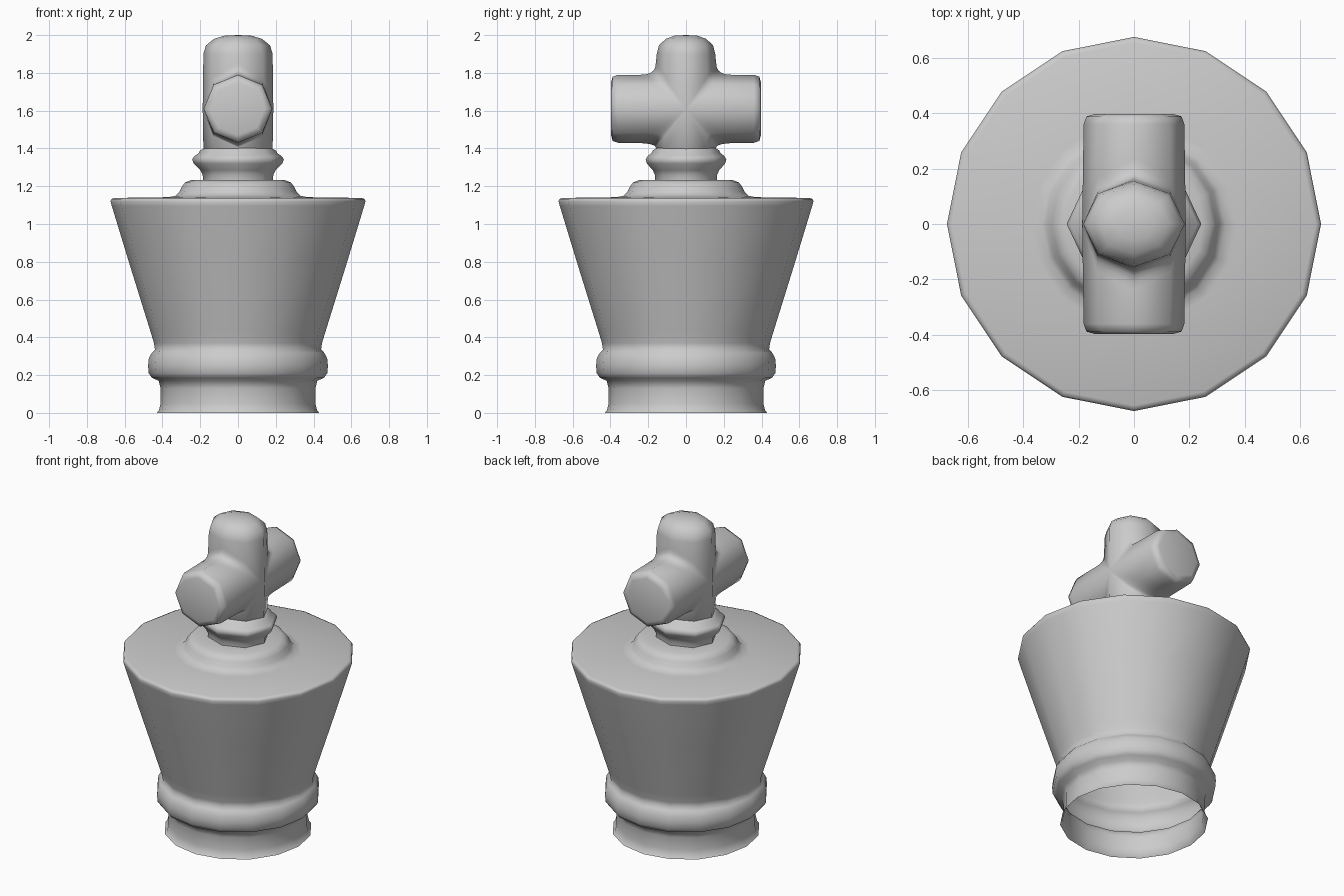
import bpy, bmesh
from math import sin, cos, pi, radians

if "Cube" in bpy.data.objects:
    bpy.data.objects.remove(bpy.data.objects["Cube"])


def finish(name, bm):
    bmesh.ops.remove_doubles(bm, verts=bm.verts, dist=0.0005)
    bmesh.ops.recalc_face_normals(bm, faces=bm.faces)
    mesh = bpy.data.meshes.new(name)
    bm.to_mesh(mesh)
    bm.free()
    obj = bpy.data.objects.new(name, mesh)
    bpy.context.collection.objects.link(obj)
    bpy.ops.object.select_all(action='DESELECT')
    obj.select_set(True)
    bpy.context.view_layer.objects.active = obj
    bpy.ops.object.shade_smooth_by_angle(angle=radians(60))
    return obj


def skin(bm, rows, closed):
    """Join rows of points with faces."""
    grid = [[bm.verts.new(p) for p in row] for row in rows]
    n = len(grid)
    for i in range(n if closed else n - 1):
        a, b = grid[i], grid[(i + 1) % n]
        for j in range(len(a) - 1):
            bm.faces.new((a[j], b[j], b[j + 1], a[j + 1]))


def lathe(name, profile, sides, y_scale=1.0):
    bm = bmesh.new()
    angles = [2 * pi * i / sides for i in range(sides)]
    skin(bm, [[(r * cos(a), r * sin(a) * y_scale, z) for r, z in profile]
              for a in angles], True)
    return finish(name, bm)


# Hollow flared body with foot, bead and stepped lid, open underneath
lathe("body", [
    (.43, 0), (.418, .015), (.41, .05), (.41, .13), (.42, .17), (.455, .185),
    (.473, .21), (.476, .25), (.472, .29), (.455, .32), (.44, .335),
    (.445, .37), (.46, .42), (.575, .79), (.668, 1.095), (.675, 1.12),
    (.67, 1.132), (.655, 1.138), (.37, 1.142), (.33, 1.15), (.31, 1.17),
    (.296, 1.2), (.28, 1.22), (.25, 1.232), (.15, 1.234)], 16)

# Eight-sided collar
lathe("collar", [
    (.185, 1.232), (.187, 1.26), (.2, 1.285), (.235, 1.32), (.243, 1.343),
    (.23, 1.36), (.208, 1.375), (.2, 1.39), (.17, 1.405)], 8, .88)

# Cross finial: octagonal arms and post blended with fillets, by quadrant
bm = bmesh.new()
ZC = 1.61
ARM = [(.397, 0), (.397, .14), (.388, .17), (.36, .18)]
TOP = [(1.9, .98), (1.945, .91), (1.98, .68), (1.997, .38), (2.0, 0)]
BOTTOM = [(1.395, .98), (1.38, .9)]
for sy in (1, -1):
    for sz, fy, fz, ends in ((1, .08, .06, TOP), (-1, .14, .025, BOTTOM)):
        rows = []
        for k in range(5):
            c, s = cos(k * pi / 4), sin(k * pi / 4)
            row = [(r * c * 1.01, sy * y, ZC + sz * r * s) for y, r in ARM]
            for i in range(6):
                t = i / 5
                row.append((.187 * c,
                            sy * s * (.16 + fy * (1 - t) ** 2),
                            ZC + sz * s * (.18 + fz * t * t)))
            row += [(.187 * c * f, sy * .158 * s * f, z) for z, f in ends]
            rows.append(row)
        skin(bm, rows, False)
finish("cross_finial", bm)
